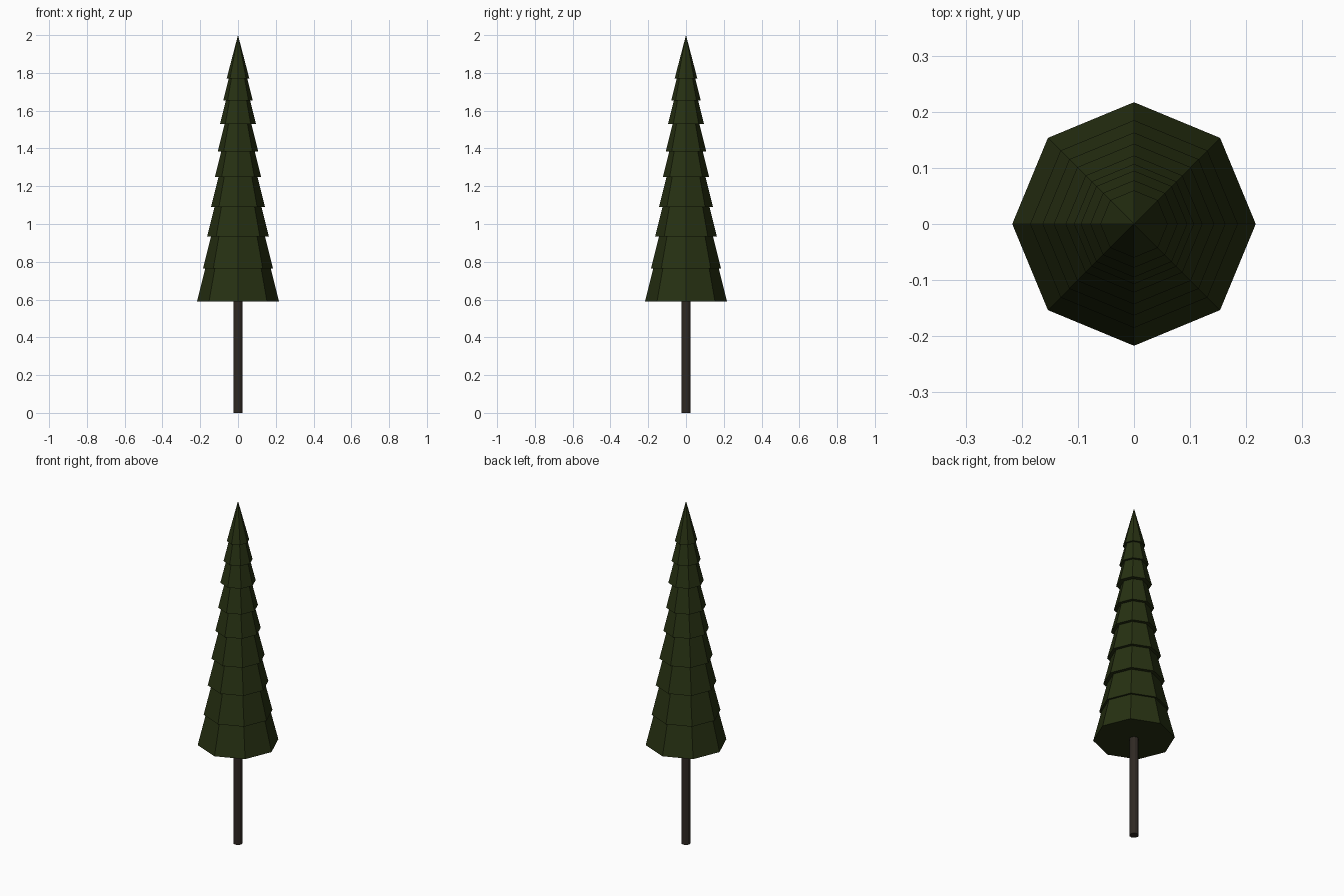
import bpy
import bmesh
from mathutils import Matrix

cube = bpy.data.objects.get("Cube")
if cube:
    bpy.data.objects.remove(cube, do_unlink=True)


def make_material(name, rgb):
    mat = bpy.data.materials.new(name)
    mat.use_nodes = True
    color = (*rgb, 1.0)
    mat.diffuse_color = color
    bsdf = next(n for n in mat.node_tree.nodes if n.type == "BSDF_PRINCIPLED")
    bsdf.inputs["Base Color"].default_value = color
    bsdf.inputs["Roughness"].default_value = 0.9
    return mat


def add_cone(name, sides, r_low, r_high, z_low, z_high, mat):
    """Closed, flat-shaded cone or frustum with a corner on the +x axis."""
    bm = bmesh.new()
    height = z_high - z_low
    bmesh.ops.create_cone(
        bm, cap_ends=True, segments=sides, radius1=r_low, radius2=r_high,
        depth=height, matrix=Matrix.Translation((0, 0, z_low + height / 2)))
    bmesh.ops.remove_doubles(bm, verts=bm.verts, dist=1e-5)
    bmesh.ops.recalc_face_normals(bm, faces=bm.faces)
    mesh = bpy.data.meshes.new(name)
    bm.to_mesh(mesh)
    bm.free()
    mesh.materials.append(mat)
    obj = bpy.data.objects.new(name, mesh)
    bpy.context.collection.objects.link(obj)
    return obj


needles = make_material("dark_needle_green", (0.020, 0.030, 0.006))
bark = make_material("dark_bark_brown", (0.029, 0.022, 0.017))

# Slender trunk, running a little way into the foliage
add_cone("trunk", 12, 0.025, 0.025, 0.0, 0.66, bark)

# Foliage tiers from bottom to top: (base height, base radius)
tiers = [(0.59, 0.217), (0.765, 0.185), (0.935, 0.163),
         (1.09, 0.143), (1.25, 0.122), (1.385, 0.107),
         (1.53, 0.095), (1.655, 0.078), (1.77, 0.06)]
SLOPE = 0.25
OVERLAP = 0.03

# Each skirt tapers up and tucks under the one above it
for i, (z, radius) in enumerate(tiers[:-1]):
    top = tiers[i + 1][0] + OVERLAP
    add_cone(f"foliage_tier_{i + 1}", 8, radius,
             radius - SLOPE * (top - z), z, top, needles)

# Pointed crown
crown_z, crown_radius = tiers[-1]
add_cone("foliage_crown", 8, crown_radius, 0.0, crown_z, 2.0, needles)
